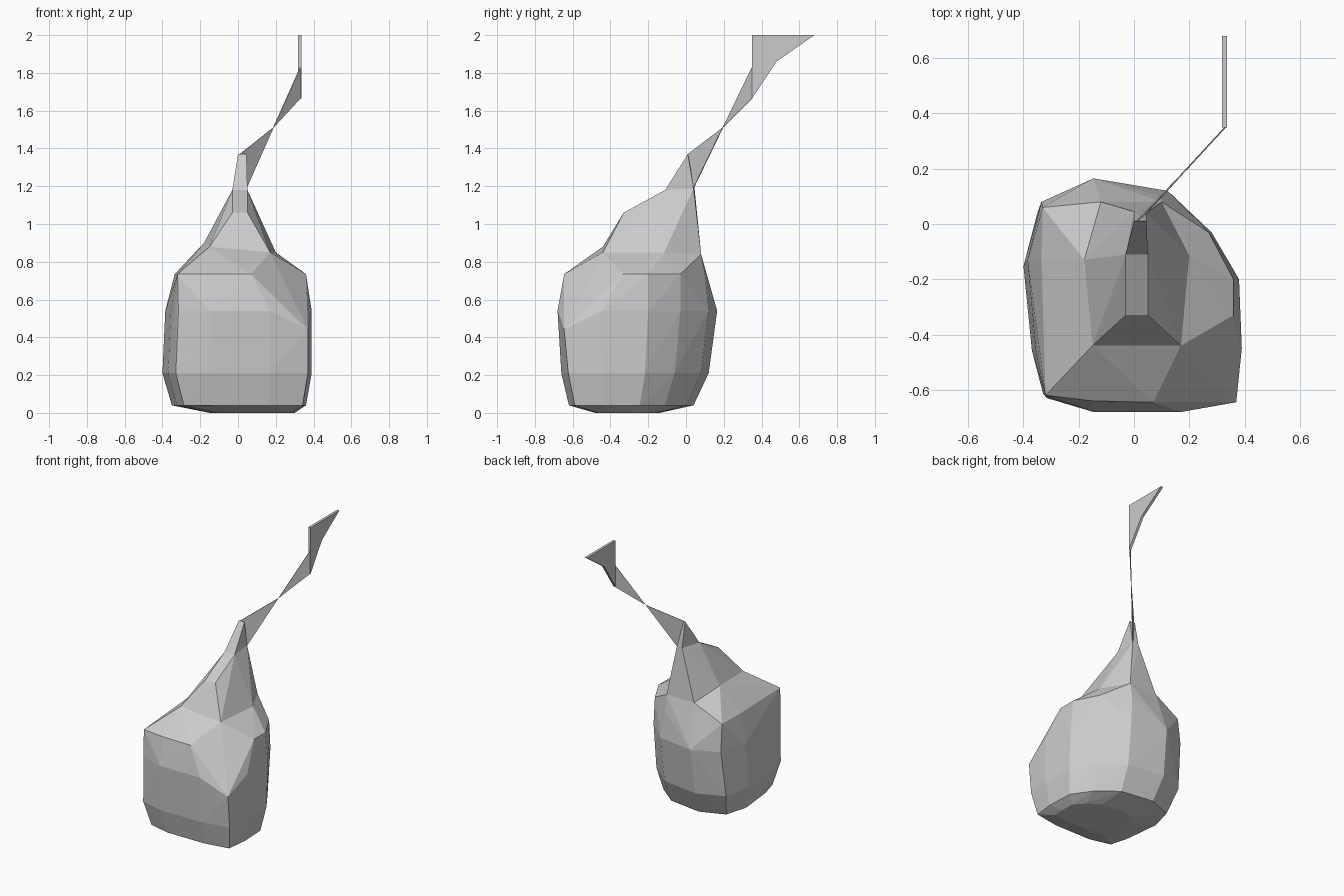
import bpy
import bmesh

cube = bpy.data.objects.get("Cube")
if cube:
    bpy.data.objects.remove(cube)

grey = bpy.data.materials.new("plain grey")
grey.use_nodes = True
grey.diffuse_color = (0.6, 0.6, 0.6, 1)
grey.node_tree.nodes["Principled BSDF"].inputs["Base Color"].default_value = (0.6, 0.6, 0.6, 1)


def finish(bm, name):
    """Turn the mesh into a flat shaded object."""
    bmesh.ops.recalc_face_normals(bm, faces=bm.faces)
    mesh = bpy.data.meshes.new(name)
    bm.to_mesh(mesh)
    bm.free()
    mesh.materials.append(grey)
    obj = bpy.data.objects.new(name, mesh)
    bpy.context.collection.objects.link(obj)
    return obj


def faceted(name, points, open_rings=()):
    """Wrap points in flat facets, leaving the joining rings open."""
    bm = bmesh.new()
    for p in points:
        bm.verts.new(p)
    bmesh.ops.convex_hull(bm, input=bm.verts)
    loose = [v for v in bm.verts if not v.link_faces]
    bmesh.ops.delete(bm, geom=loose, context='VERTS')

    def on_ring(face, ring):
        return all(min((v.co - type(v.co)(p)).length for p in ring) < 1e-4 for v in face.verts)

    caps = [f for f in bm.faces if any(on_ring(f, r) for r in open_rings)]
    bmesh.ops.delete(bm, geom=caps, context='FACES')
    return finish(bm, name)


# Plan outline of the sack, fitted to each level's width and depth
outline = [(-.34, .08), (-.15, .165), (.12, .12), (.28, -.03), (.38, -.2), (.39, -.45),
           (.37, -.64), (.17, -.68), (-.15, -.68), (-.32, -.63), (-.36, -.46), (-.39, -.13)]


def level(z, left, right, front, back):
    return [(left + (x + .39) / .78 * (right - left),
             front + (y + .68) / .845 * (back - front), z) for x, y in outline]


# Rings shared by neighbouring parts
hood_base = [(-.15, -.44, .88), (.17, -.44, .85), (.2, -.115, .85),
             (.1, .08, .84), (-.12, .08, .84), (-.18, -.13, .9)]
hood_top = [(-.03, -.33, 1.06), (.05, -.33, 1.06), (.05, -.11, 1.18),
            (.045, .04, 1.19), (0, .045, 1.19), (-.03, -.11, 1.18)]
shoulder = [(-.33, .06), (-.12, .1), (.1, .1), (.27, -.03), (.36, -.2), (.36, -.33),
            (.07, -.645), (-.15, -.64), (-.32, -.62), (-.335, -.13)]

# Sack
sack = level(0, -.15, .3, -.48, -.14) + level(.04, -.35, .36, -.62, .04)
sack += level(.21, -.4, .39, -.66, .12)
sack += [p for i, p in enumerate(level(.54, -.385, .39, -.68, .165)) if i != 6]
sack += [(.37, -.645, .44)] + [(x, y, .735) for x, y in shoulder] + hood_base
faceted("sack", sack, [hood_base])

# Hood and neck
neck_base = hood_top[2:]
faceted("hood", hood_base + hood_top, [hood_base, neck_base])
faceted("neck", neck_base + [(0, .01, 1.37), (.045, .01, 1.37)], [neck_base])

# Twisted ribbon whose two edges cross halfway
bm = bmesh.new()
low, high = (.045, .04, 1.19), (.01, .01, 1.37)
end_low, end_high = (.33, .35, 1.665), (.33, .35, 1.83)
middle = bm.verts.new((.187, .195, 1.51))
for a, b in ((low, high), (end_low, end_high)):
    bm.faces.new((bm.verts.new(a), bm.verts.new(b), middle))
ribbon = finish(bm, "ribbon")
thick = ribbon.modifiers.new("thickness", 'SOLIDIFY')
thick.thickness = .005
thick.offset = 0

# Pennant-shaped tip
bm = bmesh.new()
profile = [(.35, 1.665), (.48, 1.86), (.68, 2), (.35, 2)]
face = bm.faces.new([bm.verts.new((.318, y, z)) for y, z in profile])
side = bmesh.ops.extrude_face_region(bm, geom=[face])
for v in side["geom"]:
    if isinstance(v, bmesh.types.BMVert):
        v.co.x += .018
finish(bm, "ribbon_tip")
